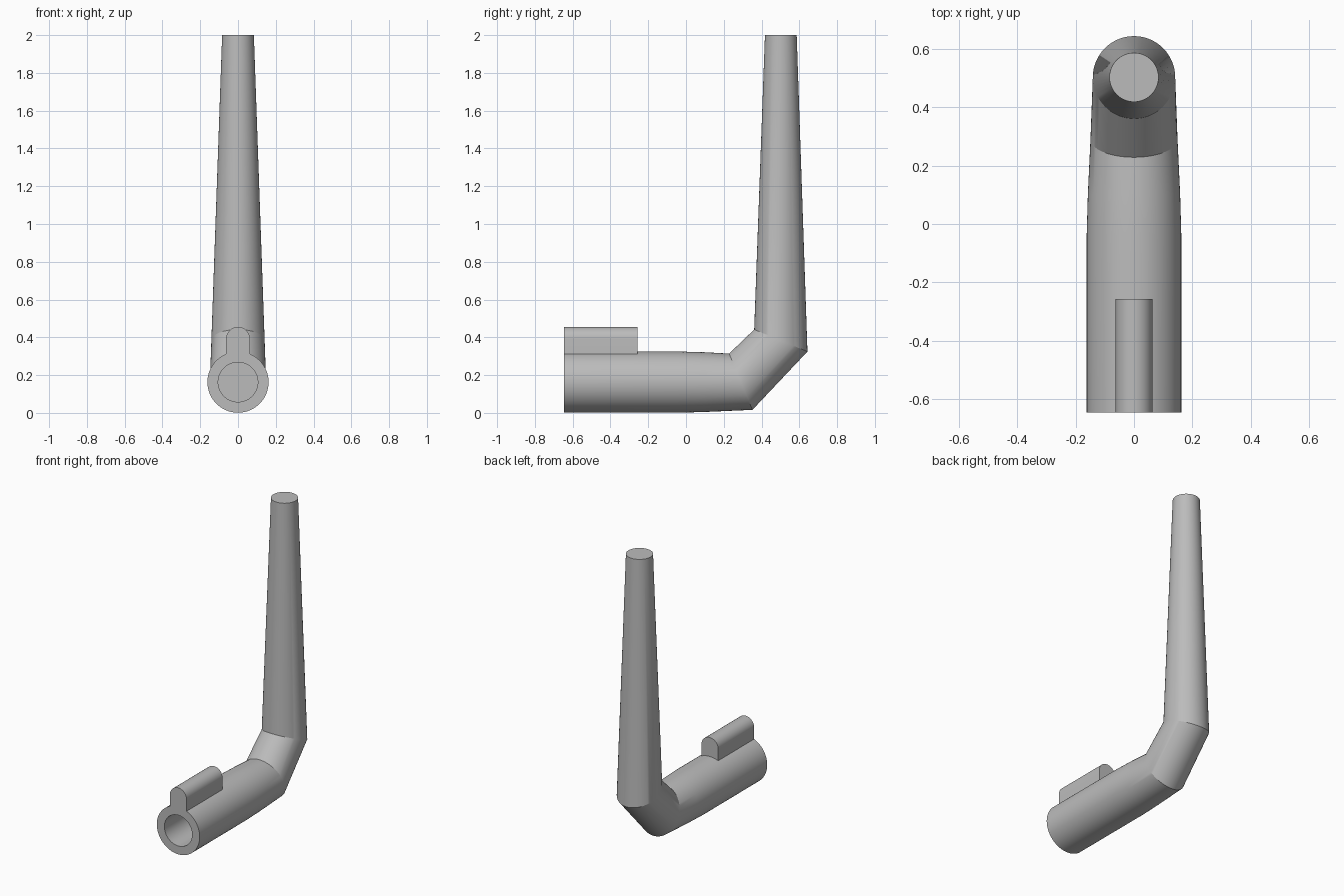
import bpy
import bmesh
from math import sin, cos, pi, radians
from mathutils import Vector

cube = bpy.data.objects.get("Cube")
if cube:
    bpy.data.objects.remove(cube)

SIDES = 64
FRONT = -0.645
AXIS = 0.163      # height of the socket axis
RADIUS = 0.162

grey = bpy.data.materials.new("plain grey")
grey.use_nodes = True
colour = (0.5, 0.5, 0.5, 1)
grey.diffuse_color = colour
grey.node_tree.nodes["Principled BSDF"].inputs["Base Color"].default_value = colour


def finish(name, bm):
    bmesh.ops.recalc_face_normals(bm, faces=bm.faces)
    mesh = bpy.data.meshes.new(name)
    bm.to_mesh(mesh)
    bm.free()
    obj = bpy.data.objects.new(name, mesh)
    bpy.context.collection.objects.link(obj)
    mesh.materials.append(grey)
    bpy.ops.object.select_all(action='DESELECT')
    obj.select_set(True)
    bpy.context.view_layer.objects.active = obj
    bpy.ops.object.shade_smooth_by_angle(angle=radians(20))
    return obj


def ring(bm, y, z, radius, tilt):
    """Ring across the path; tilt 0 faces y, 90 faces z, bends are mitred."""
    t = radians(tilt)
    # the mitre stretches a ring where the path turns by 45 degrees
    stretch = 1 / cos(radians(22.5)) if tilt % 90 else 1
    up = Vector((0, -sin(t), cos(t))) * radius * stretch
    side = Vector((radius, 0, 0))
    centre = Vector((0, y, z))
    return [bm.verts.new(centre + side * cos(a) + up * sin(a))
            for a in (2 * pi * i / SIDES for i in range(SIDES))]


# Bent tapering tube, from the bottom of the bore out and up to the tip
stations = [
    (0.0, AXIS, 0.105, 0),
    (FRONT, AXIS, 0.105, 0),
    (FRONT, AXIS, RADIUS, 0),
    (-0.04, AXIS, RADIUS, 0),
    (0.1, AXIS, 0.158, 0),
    (0.29, 0.165, 0.149, 22.5),
    (0.502, 0.383, 0.141, 67.5),
    (0.502, 2.0, 0.084, 90),
]
bm = bmesh.new()
rings = [ring(bm, *s) for s in stations]
for a, b in zip(rings, rings[1:]):
    for i in range(SIDES):
        j = (i + 1) % SIDES
        bm.faces.new((a[i], a[j], b[j], b[i]))
bm.faces.new(rings[0])
bm.faces.new(rings[-1])
finish("bent_tube", bm)

# Round-topped key, its underside following the tube
HALF = 0.063
TOP = 0.455
profile = [(HALF * cos(pi * i / 24), TOP - HALF + HALF * sin(pi * i / 24))
           for i in range(25)]
for i in range(9):
    x = -HALF + 2 * HALF * i / 8
    profile.append((x, AXIS + (0.161 ** 2 - x * x) ** 0.5))
bm = bmesh.new()
face = bm.faces.new([bm.verts.new((x, FRONT, z)) for x, z in profile])
out = bmesh.ops.extrude_face_region(bm, geom=[face], use_keep_orig=True)
moved = [v for v in out["geom"] if isinstance(v, bmesh.types.BMVert)]
bmesh.ops.translate(bm, verts=moved, vec=(0, 0.388, 0))
finish("top_key", bm)
